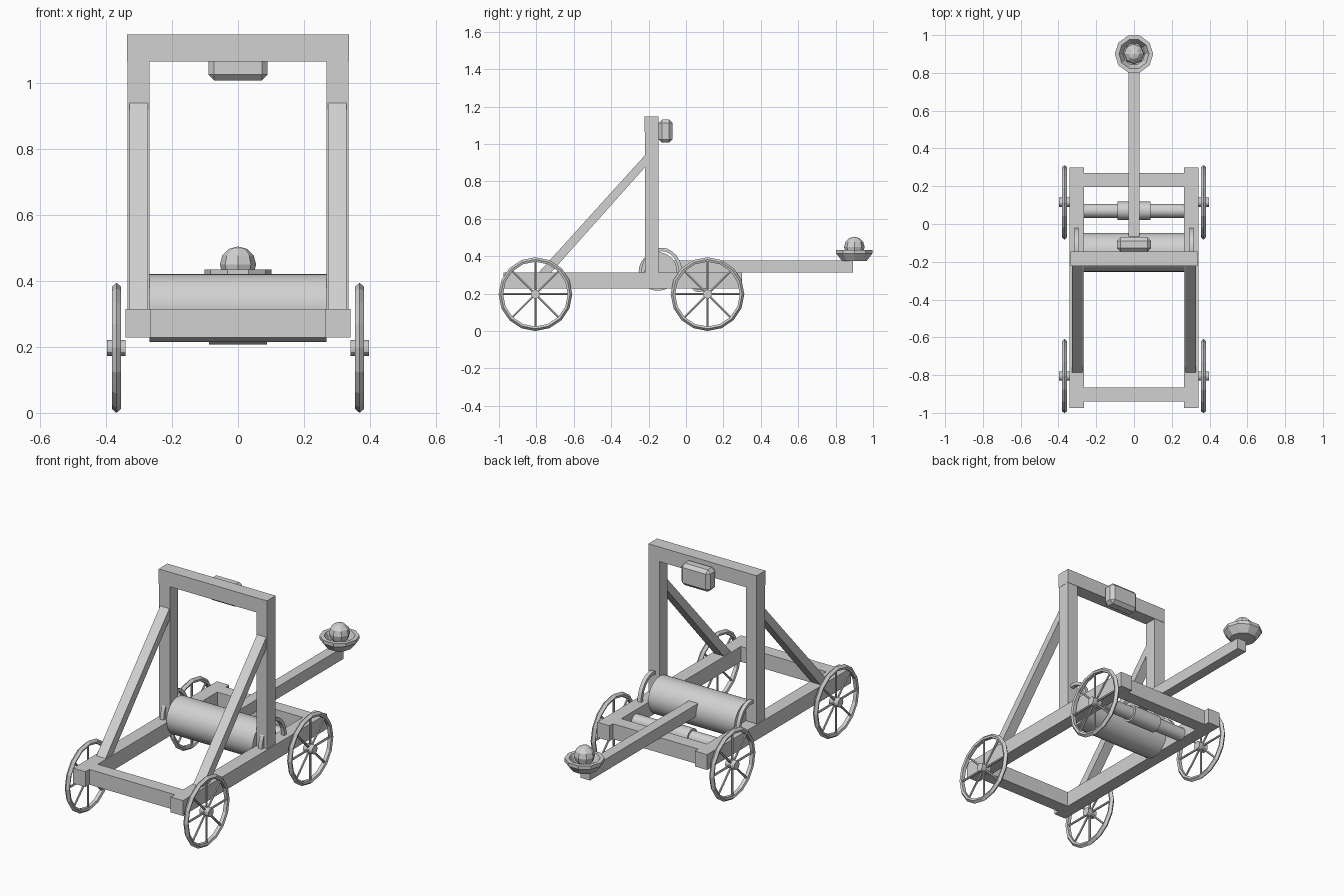
import bpy, bmesh, math
from mathutils import Matrix, Vector

if "Cube" in bpy.data.objects:
    bpy.data.objects.remove(bpy.data.objects["Cube"])

wood = bpy.data.materials.new("plain_grey")
wood.use_nodes = True
GREY = (0.64, 0.64, 0.64, 1)
wood.diffuse_color = GREY
wood.node_tree.nodes["Principled BSDF"].inputs["Base Color"].default_value = GREY


def finish(name, bm, smooth=False):
    bmesh.ops.recalc_face_normals(bm, faces=bm.faces)
    mesh = bpy.data.meshes.new(name)
    bm.to_mesh(mesh)
    bm.free()
    mesh.materials.append(wood)
    ob = bpy.data.objects.new(name, mesh)
    bpy.context.collection.objects.link(ob)
    if smooth:
        bpy.ops.object.select_all(action='DESELECT')
        ob.select_set(True)
        bpy.context.view_layer.objects.active = ob
        bpy.ops.object.shade_smooth_by_angle(angle=math.radians(30))
    return ob


def box(name, xs, ys, zs, bevel=0):
    bm = bmesh.new()
    bmesh.ops.create_cube(bm, size=1)
    for v in bm.verts:
        v.co = Vector([a + (b - a) * (c + 0.5) for (a, b), c in zip((xs, ys, zs), v.co)])
    if bevel:
        bmesh.ops.bevel(bm, geom=bm.edges[:], offset=bevel, segments=1, affect='EDGES')
    return finish(name, bm)


def lathe(bm, profile, sides, place):
    """Turn a closed (radius, height) profile about z, then place it."""
    rings = []
    for r, h in profile:
        if r == 0:
            rings.append([bm.verts.new(place @ Vector((0, 0, h)))] * sides)
        else:
            rings.append([bm.verts.new(place @ Vector((
                r * math.cos(math.tau * i / sides), r * math.sin(math.tau * i / sides), h)))
                for i in range(sides)])
    closed = profile[0][0] > 0
    pairs = list(zip(rings, rings[1:] + rings[:1]))
    for a, b in pairs if closed else pairs[:-1]:
        for i in range(sides):
            j = (i + 1) % sides
            bm.faces.new(list(dict.fromkeys((a[i], a[j], b[j], b[i]))))


def along_x(x, y, z):
    return Matrix.Translation((x, y, z)) @ Matrix.Rotation(math.pi / 2, 4, 'Y')


def roller(name, r, half, y, z, sides):
    bm = bmesh.new()
    lathe(bm, [(0, -half), (r, -half), (r, half), (0, half)], sides, along_x(0, y, z))
    return finish(name, bm, True)


# Base frame and uprights
RAIL_Z = (0.228, 0.314)
box("front_crossbar", (-0.27, 0.27), (-0.94, -0.865), RAIL_Z)
box("rear_crossbar", (-0.27, 0.27), (0.195, 0.27), RAIL_Z)
box("top_beam", (-0.336, 0.336), (-0.223, -0.146), (1.064, 1.146))
box("stop_pad", (-0.09, 0.09), (-0.146, -0.072), (1.007, 1.13), 0.018)

for side, s in (("left", 1), ("right", -1)):
    box(side + "_rail", (s * 0.265, s * 0.341), (-0.975, 0.3), RAIL_Z)
    box(side + "_post", (s * 0.268, s * 0.335), (-0.22, -0.148), (0.24, 1.07))

    # Slanted brace from rail to post
    bm = bmesh.new()
    outline = [(-0.788, 0.312), (-0.722, 0.312), (-0.21, 0.886), (-0.21, 0.95)]
    face = bm.faces.new([bm.verts.new((s * 0.272, y, z)) for y, z in outline])
    ext = bmesh.ops.extrude_face_region(bm, geom=[face])
    bmesh.ops.translate(bm, vec=(s * 0.057, 0, 0),
                        verts=[e for e in ext["geom"] if isinstance(e, bmesh.types.BMVert)])
    finish(side + "_brace", bm)

    # Curved strap over the roller end
    bm = bmesh.new()
    rows = []
    for i in range(13):
        a = math.pi * i / 12
        rows.append([bm.verts.new((s * x, -0.13 + r * math.cos(a), 0.31 + (r + 0.025) * math.sin(a)))
                     for x, r in ((0.294, 0.092), (0.316, 0.092), (0.316, 0.11), (0.294, 0.11))])
    for a, b in zip(rows, rows[1:]):
        for k in range(4):
            bm.faces.new((a[k], a[(k + 1) % 4], b[(k + 1) % 4], b[k]))
    bm.faces.new(rows[0])
    bm.faces.new(rows[-1])
    finish(side + "_strap", bm, True)

    # Wheels: rim, spokes and hub
    for end, y in (("front", -0.805), ("rear", 0.115)):
        R = 0.197
        centre = along_x(s * 0.368, y, R)
        bm = bmesh.new()
        lathe(bm, [(R, 0), (R - 0.012, 0.014), (R - 0.024, 0.01),
                   (R - 0.024, -0.01), (R - 0.012, -0.014)], 16, centre)
        finish(f"{end}_{side}_rim", bm)
        bm = bmesh.new()
        for k in range(8):
            turn = Matrix.Rotation(math.tau * k / 8, 4, 'Z')
            lathe(bm, [(0, 0.01), (0.006, 0.01), (0.006, 0.178), (0, 0.178)], 6,
                  centre @ turn @ Matrix.Rotation(math.pi / 2, 4, 'Y'))
        finish(f"{end}_{side}_spokes", bm)
        bm = bmesh.new()
        lathe(bm, [(0, -0.028), (0.024, -0.028), (0.024, 0.028), (0, 0.028)], 12, centre)
        finish(f"{end}_{side}_hub", bm, True)

# Rollers
roller("main_roller", 0.103, 0.268, -0.15, 0.318, 32)
roller("winch_axle", 0.037, 0.268, 0.07, 0.255, 24)
roller("winch_drum", 0.048, 0.088, 0.07, 0.255, 24)

# Throwing arm, bowl and ball
box("throwing_arm", (-0.029, 0.029), (-0.14, 0.893), (0.312, 0.378))
bm = bmesh.new()
lathe(bm, [(0, 0.375), (0.07, 0.375), (0.102, 0.415), (0.102, 0.434),
           (0.08, 0.434), (0.058, 0.392), (0, 0.392)], 10, Matrix.Translation((0, 0.9, 0)))
finish("bowl", bm)
bm = bmesh.new()
bmesh.ops.create_uvsphere(bm, u_segments=8, v_segments=6, radius=0.055,
                          matrix=Matrix.Translation((0, 0.9, 0.449)))
finish("ball", bm)
